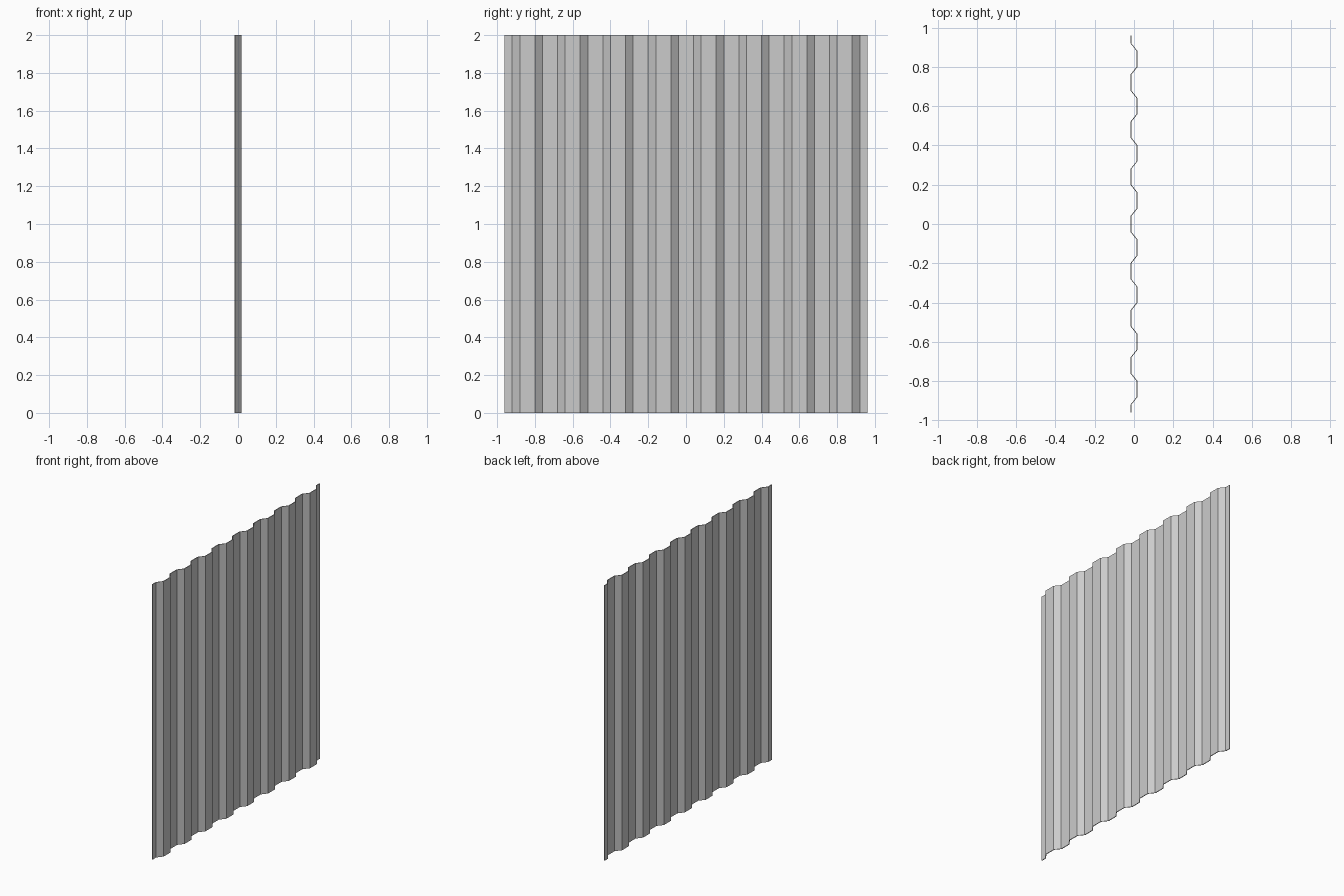
import bpy, bmesh

if "Cube" in bpy.data.objects:
    bpy.data.objects.remove(bpy.data.objects["Cube"])

PERIODS, PITCH = 8, 0.24
HEIGHT, DEPTH, THICK = 2.0, 0.0185, 0.005

# Trapezoidal wave: back flat, slope, front flat, slope, back flat
lo, hi = -DEPTH, DEPTH - THICK
wave = [(0.04, lo), (0.08, hi), (0.16, hi), (0.20, lo)]
start = -PERIODS * PITCH / 2
path = [(lo, start)]
for i in range(PERIODS):
    path += [(x, start + i * PITCH + y) for y, x in wave]
path.append((lo, -start))

# Closed sheet: both faces of the wave joined at the rims, top and bottom
bm = bmesh.new()
rows = []
for dx in (0, THICK):
    for z in (0, HEIGHT):
        rows.append([bm.verts.new((x + dx, y, z)) for x, y in path])
b0, b1, f0, f1 = rows
for a, b in ((b0, b1), (b1, f1), (f1, f0), (f0, b0)):
    for i in range(len(path) - 1):
        bm.faces.new((a[i], a[i + 1], b[i + 1], b[i]))
for i in (0, -1):
    bm.faces.new((b0[i], b1[i], f1[i], f0[i]))
bmesh.ops.recalc_face_normals(bm, faces=bm.faces)

mesh = bpy.data.meshes.new("corrugated_sheet")
bm.to_mesh(mesh)
bm.free()
sheet = bpy.data.objects.new("corrugated_sheet", mesh)
bpy.context.collection.objects.link(sheet)
